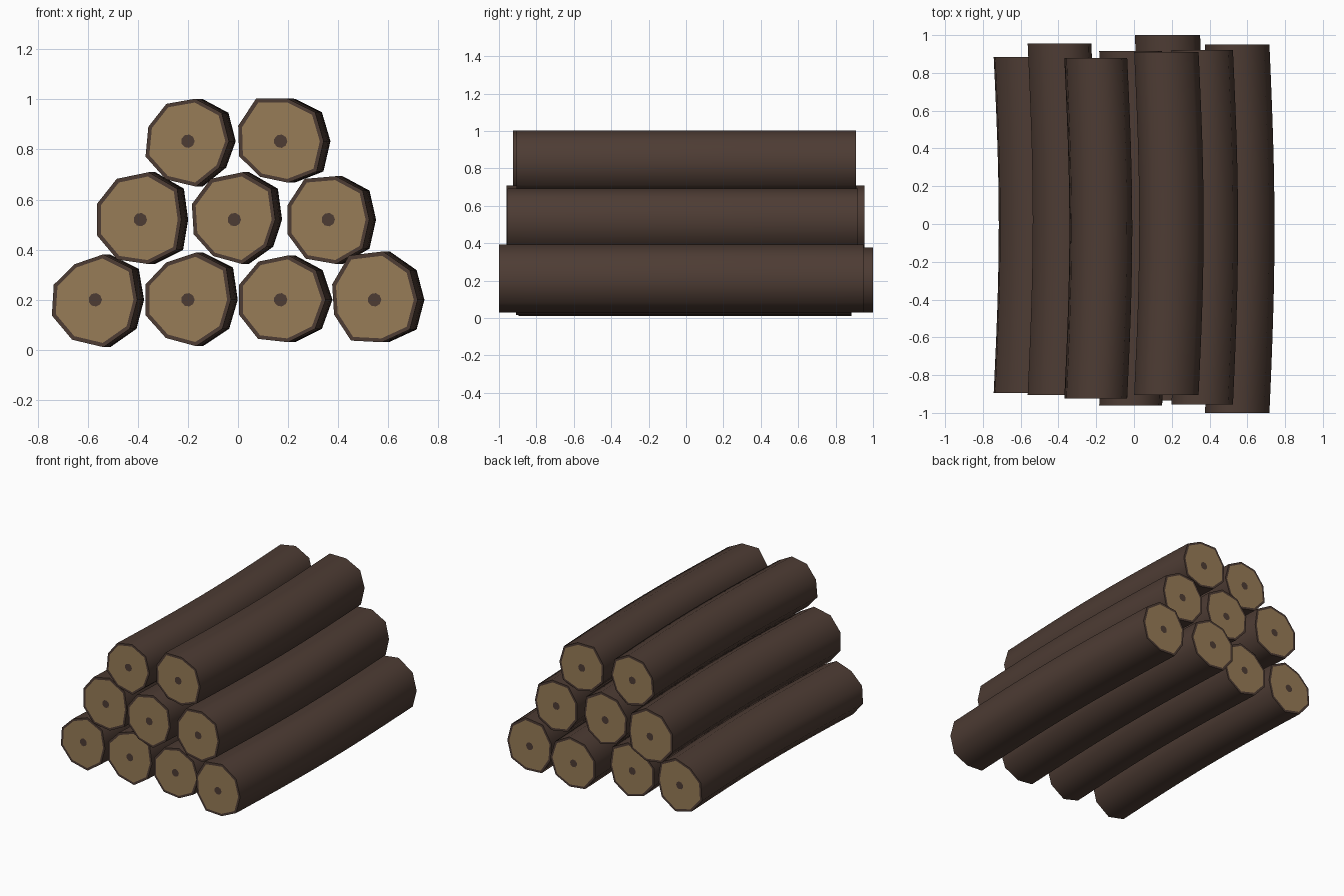
import bpy, bmesh
from math import sin, cos, pi, radians

if "Cube" in bpy.data.objects:
    bpy.data.objects.remove(bpy.data.objects["Cube"], do_unlink=True)


def material(name, colour):
    mat = bpy.data.materials.new(name)
    mat.use_nodes = True
    mat.diffuse_color = (*colour, 1)
    bsdf = next(n for n in mat.node_tree.nodes if n.type == "BSDF_PRINCIPLED")
    bsdf.inputs["Base Color"].default_value = (*colour, 1)
    return mat


bark = material("dark bark", (0.075, 0.045, 0.034))
wood = material("cut wood", (0.31, 0.2, 0.095))
pith = material("pith", (0.075, 0.045, 0.034))

SIDES = 9
SEGMENTS = 12
BOW = 0.027


def add_log(name, x, z, front, back, outline):
    """Bowed log with an irregular section and a ringed cut at both ends."""
    bm = bmesh.new()
    radii = [r / 250 for r in outline]

    def ring(y, dx, scale=1.0, fixed=None):
        verts = []
        for i, r in enumerate(radii):
            a = 2 * pi * i / SIDES
            d = fixed or r * scale
            verts.append(bm.verts.new((x + dx + d * cos(a), y, z + d * sin(a))))
        return verts

    def bridge(a, b, index):
        for i in range(SIDES):
            j = (i + 1) % SIDES
            face = bm.faces.new((a[i], a[j], b[j], b[i]))
            face.material_index = index

    # Bark sleeve
    rings = []
    for s in range(SEGMENTS + 1):
        t = s / SEGMENTS
        rings.append(ring(front + (back - front) * t, BOW * sin(pi * t)))
    for a, b in zip(rings, rings[1:]):
        bridge(a, b, 0)

    # Bark rim, pale wood and pith at each end
    for y, edge in ((front, rings[0]), (back, rings[-1])):
        inner = ring(y, 0, scale=0.91)
        core = ring(y, 0, fixed=0.027)
        bridge(edge, inner, 0)
        bridge(inner, core, 1)
        bm.faces.new(core).material_index = 2

    bmesh.ops.recalc_face_normals(bm, faces=bm.faces)
    mesh = bpy.data.meshes.new(name)
    bm.to_mesh(mesh)
    bm.free()
    for mat in (bark, wood, pith):
        mesh.materials.append(mat)
    log = bpy.data.objects.new(name, mesh)
    bpy.context.collection.objects.link(log)
    bpy.ops.object.select_all(action="DESELECT")
    log.select_set(True)
    bpy.context.view_layer.objects.active = log
    bpy.ops.object.shade_smooth_by_angle(angle=radians(70))


# Each row: height, then logs as (x, front end, back end, section radii)
rows = {
    "bottom": (0.2, [
        (-0.57, -0.895, 0.885, (42, 48, 46, 41, 44, 46, 46, 48, 45)),
        (-0.2, -0.91, 0.88, (43, 50, 48, 43, 45, 45, 44, 47, 45)),
        (0.17, -0.935, 1, (45, 46, 45, 44, 44, 44, 45, 43, 45)),
        (0.545, -1, 0.95, (43, 46, 49, 51, 45, 43, 47, 43, 46))]),
    "middle": (0.52, [
        (-0.39, -0.905, 0.955, (41, 48, 48, 47, 46, 46, 46, 45, 47)),
        (-0.015, -0.96, 0.915, (41, 48, 48, 47, 45, 43, 42, 45, 42)),
        (0.36, -0.955, 0.92, (41, 45, 44, 47, 43, 43, 45, 45, 45))]),
    "top": (0.833, [
        (-0.2, -0.925, 0.88, (41, 44, 43, 43, 42, 45, 44, 46, 41)),
        (0.17, -0.905, 0.91, (43, 45, 43, 49, 45, 44, 41, 42, 47))]),
}
for row, (z, logs) in rows.items():
    for n, (x, front, back, outline) in enumerate(logs, 1):
        add_log(f"{row}_log_{n}", x, z, front, back, outline)
